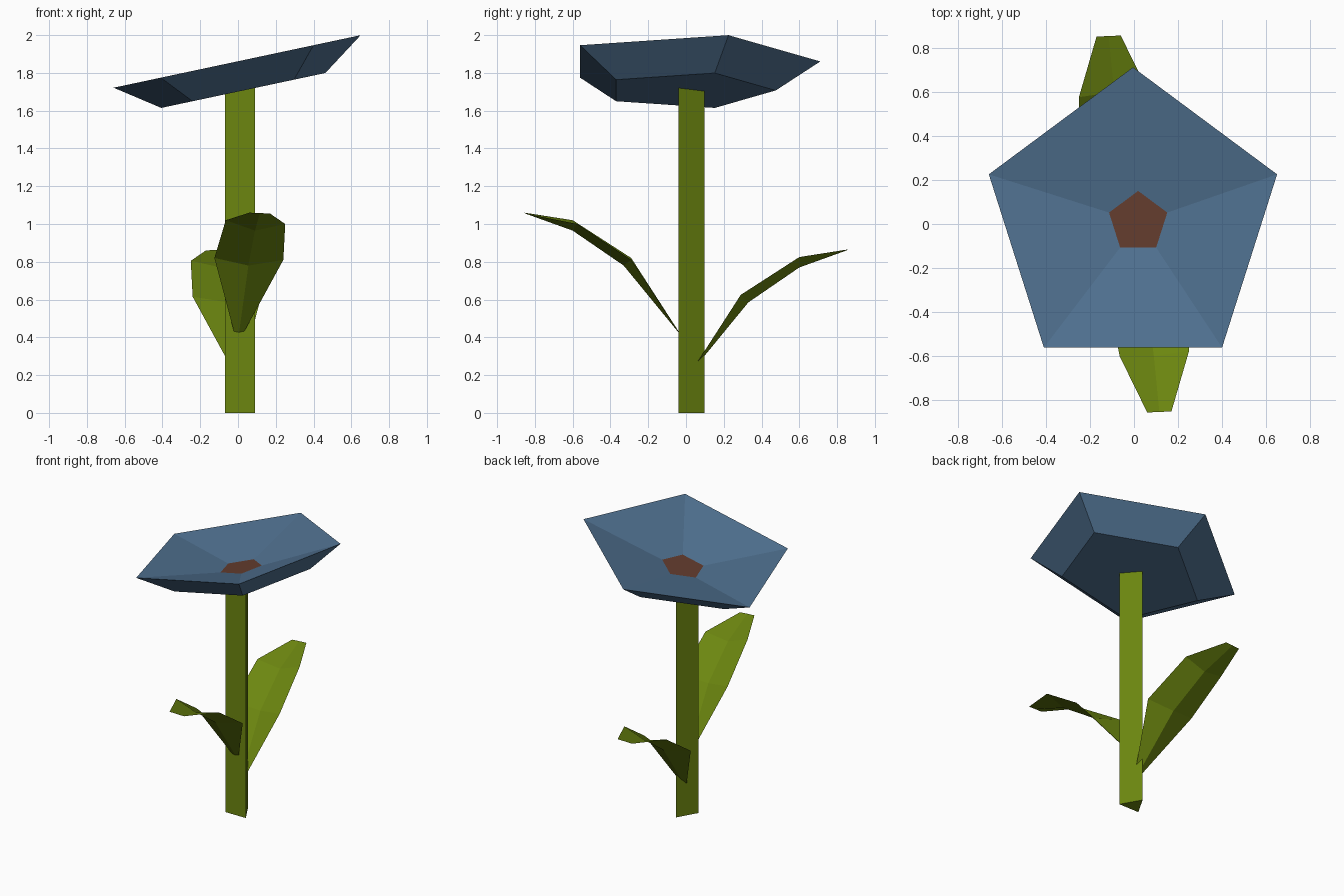
import bpy
import bmesh
import math
from mathutils import Matrix

default_cube = bpy.data.objects.get("Cube")
if default_cube:
    bpy.data.objects.remove(default_cube, do_unlink=True)


def make_material(name, color):
    material = bpy.data.materials.new(name)
    material.use_nodes = True
    rgba = (*color, 1.0)
    material.diffuse_color = rgba
    material.node_tree.nodes["Principled BSDF"].inputs["Base Color"].default_value = rgba
    return material


leaf_green = make_material("leaf green", (0.15, 0.24, 0.005))
petal_blue = make_material("petal blue", (0.08, 0.165, 0.28))
heart_brown = make_material("heart brown", (0.125, 0.046, 0.027))


def finish(bm, name, materials, matrix=None):
    """Turn a bmesh into a flat shaded object."""
    if matrix:
        bm.transform(matrix)
    mesh = bpy.data.meshes.new(name)
    bm.to_mesh(mesh)
    bm.free()
    for material in materials:
        mesh.materials.append(material)
    obj = bpy.data.objects.new(name, mesh)
    bpy.context.collection.objects.link(obj)
    return obj


def ring(bm, sides, radius, height):
    """Regular polygon of vertices with one corner pointing to the back."""
    angles = [math.pi / 2 + math.tau * i / sides for i in range(sides)]
    return [bm.verts.new((radius * math.cos(a), radius * math.sin(a), height))
            for a in angles]


def bridge(bm, lower, upper):
    """Join two rings of equal size with quads."""
    count = len(lower)
    for i in range(count):
        j = (i + 1) % count
        bm.faces.new((lower[i], lower[j], upper[j], upper[i]))


# Stem: three-sided prism with a flat front
bm = bmesh.new()
foot = ring(bm, 3, 0.092, 0)
top = ring(bm, 3, 0.092, 1.72)
bridge(bm, foot, top)
bm.faces.new(reversed(foot))
bm.faces.new(top)
finish(bm, "stem", [leaf_green], Matrix.Translation((0.01, 0.006, 0)))

# Blossom: tilted five-sided cup with a coloured floor
bm = bmesh.new()
base = ring(bm, 5, 0.467, 0)
rim = ring(bm, 5, 0.703, 0.157)
heart = ring(bm, 5, 0.142, 0.044)
bm.faces.new(reversed(base))
bridge(bm, base, rim)
bridge(bm, rim, heart)
heart_face = bm.faces.new(heart)
heart_face.material_index = 1
tilt = Matrix.Rotation(math.radians(-12), 4, "Y")
finish(bm, "blossom", [petal_blue, heart_brown],
       Matrix.Translation((0.028, 0.008, 1.707)) @ tilt)


# Leaves: arched blades with a sunken midrib, three points per row
LEAF_ROWS = [
    # left, midrib, right
    [(-0.02, -0.035, 0.425), (0.005, -0.035, 0.42), (0.03, -0.035, 0.425)],
    [(-0.125, -0.29, 0.82), (0.055, -0.33, 0.78), (0.24, -0.29, 0.81)],
    [(-0.065, -0.6, 1.02), (0.09, -0.6, 0.965), (0.25, -0.575, 1.0)],
    [(0.06, -0.855, 1.06), (0.115, -0.853, 1.058), (0.17, -0.85, 1.055)],
]


def make_leaf(name, matrix):
    bm = bmesh.new()
    rows = [[bm.verts.new(point) for point in row] for row in LEAF_ROWS]
    for low, high in zip(rows, rows[1:]):
        for side in range(2):
            bm.faces.new((low[side], high[side], high[side + 1], low[side + 1]))
    bmesh.ops.reverse_faces(bm, faces=bm.faces[:])
    bm.normal_update()
    # Keep the upper surface facing up
    if sum(face.normal.z for face in bm.faces) < 0:
        bmesh.ops.reverse_faces(bm, faces=bm.faces[:])
    return finish(bm, name, [leaf_green], matrix)


make_leaf("front_leaf", Matrix.Identity(4))
make_leaf("back_leaf", Matrix.Translation((0, 0, -0.195))
          @ Matrix.Rotation(math.pi, 4, "Z"))
